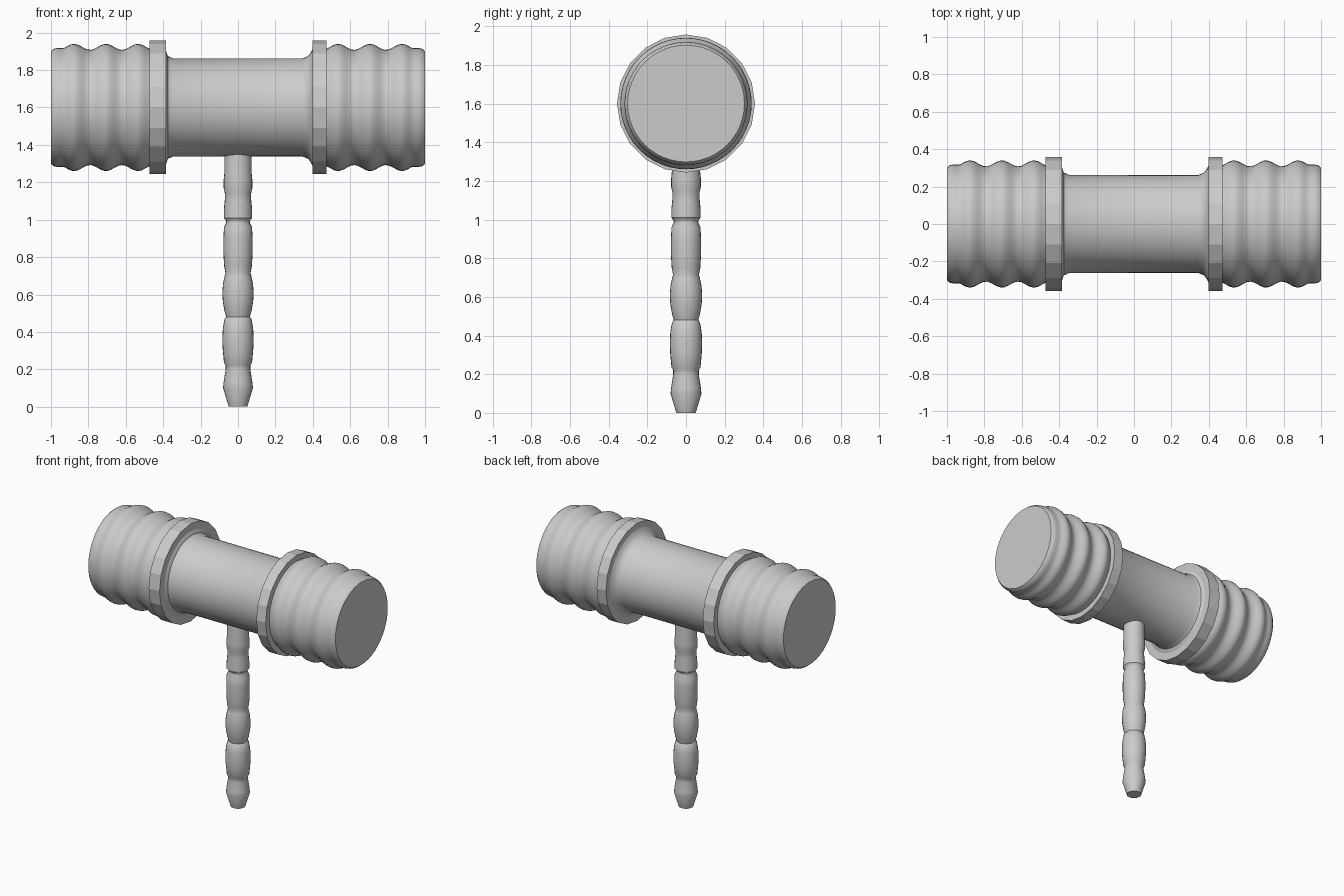
import bpy, bmesh, math
from mathutils import Matrix

if "Cube" in bpy.data.objects:
    bpy.data.objects.remove(bpy.data.objects["Cube"])

HEAD_Z = 1.6
ALONG_X = Matrix.Translation((0, 0, HEAD_Z)) @ Matrix.Rotation(math.pi / 2, 4, 'Y')


def lathe(name, profile, sides, matrix=None, smooth=35, closed=False):
    """Revolve (radius, height) points around z, then place with matrix."""
    bm = bmesh.new()
    rings = [[bm.verts.new((r * math.cos(2 * math.pi * i / sides),
                            r * math.sin(2 * math.pi * i / sides), h))
              for i in range(sides)] for r, h in profile]
    pairs = list(zip(rings, rings[1:]))
    if closed:
        pairs.append((rings[-1], rings[0]))
    else:
        bm.faces.new(rings[0])
        bm.faces.new(rings[-1])
    for a, b in pairs:
        for i in range(sides):
            j = (i + 1) % sides
            bm.faces.new((a[i], a[j], b[j], b[i]))
    bmesh.ops.recalc_face_normals(bm, faces=bm.faces)
    if matrix:
        bm.transform(matrix)
    mesh = bpy.data.meshes.new(name)
    bm.to_mesh(mesh)
    bm.free()
    ob = bpy.data.objects.new(name, mesh)
    bpy.context.collection.objects.link(ob)
    if smooth:
        bpy.ops.object.select_all(action='DESELECT')
        ob.select_set(True)
        bpy.context.view_layer.objects.active = ob
        bpy.ops.object.shade_smooth_by_angle(angle=math.radians(smooth))
    return ob


# Turned handle with bulges and grooves
lathe("handle", [
    (.05, 0), (.08, .10), (.077, .13), (.066, .20), (.066, .22), (.075, .235),
    (.082, .31), (.084, .36), (.081, .42), (.072, .47), (.063, .48),
    (.072, .51), (.081, .56), (.084, .61), (.080, .66), (.071, .70),
    (.067, .715), (.074, .75), (.078, .82), (.078, .90), (.075, .96),
    (.063, .985), (.064, .995), (.076, 1.01), (.075, 1.06), (.070, 1.11),
    (.070, 1.14), (.077, 1.17), (.077, 1.21), (.073, 1.25), (.073, 1.40)], 24)

# Ridged striking ends: rounded rim, then three waves
ridges = [(.302, 1.0), (.314, .985)]
for i in range(29):
    x = .965 - i * (.965 - .46) / 28
    r = .324 + .016 * math.cos(2 * math.pi * (x - .877) / .171)
    ridges.append((max(r, .318) if x > .93 else r, x))
ridges.append((.325, .43))

for side, inner in (("left", .385), ("right", .398)):
    s = -1 if side == "left" else 1
    lathe(side + "_head", [(r, s * x) for r, x in ridges], 48, ALONG_X)
    # Faceted collar around the barrel
    lathe(side + "_band", [(.357, s * .473), (.357, s * inner),
                           (.27, s * inner), (.27, s * .473)],
          20, ALONG_X, smooth=0, closed=True)

# Central barrel with small flares into the collars
lathe("barrel", [(.32, -.40), (.30, -.384), (.275, -.375), (.263, -.35),
                 (.262, 0), (.262, .345), (.275, .375), (.295, .39),
                 (.32, .402)], 48, ALONG_X)
